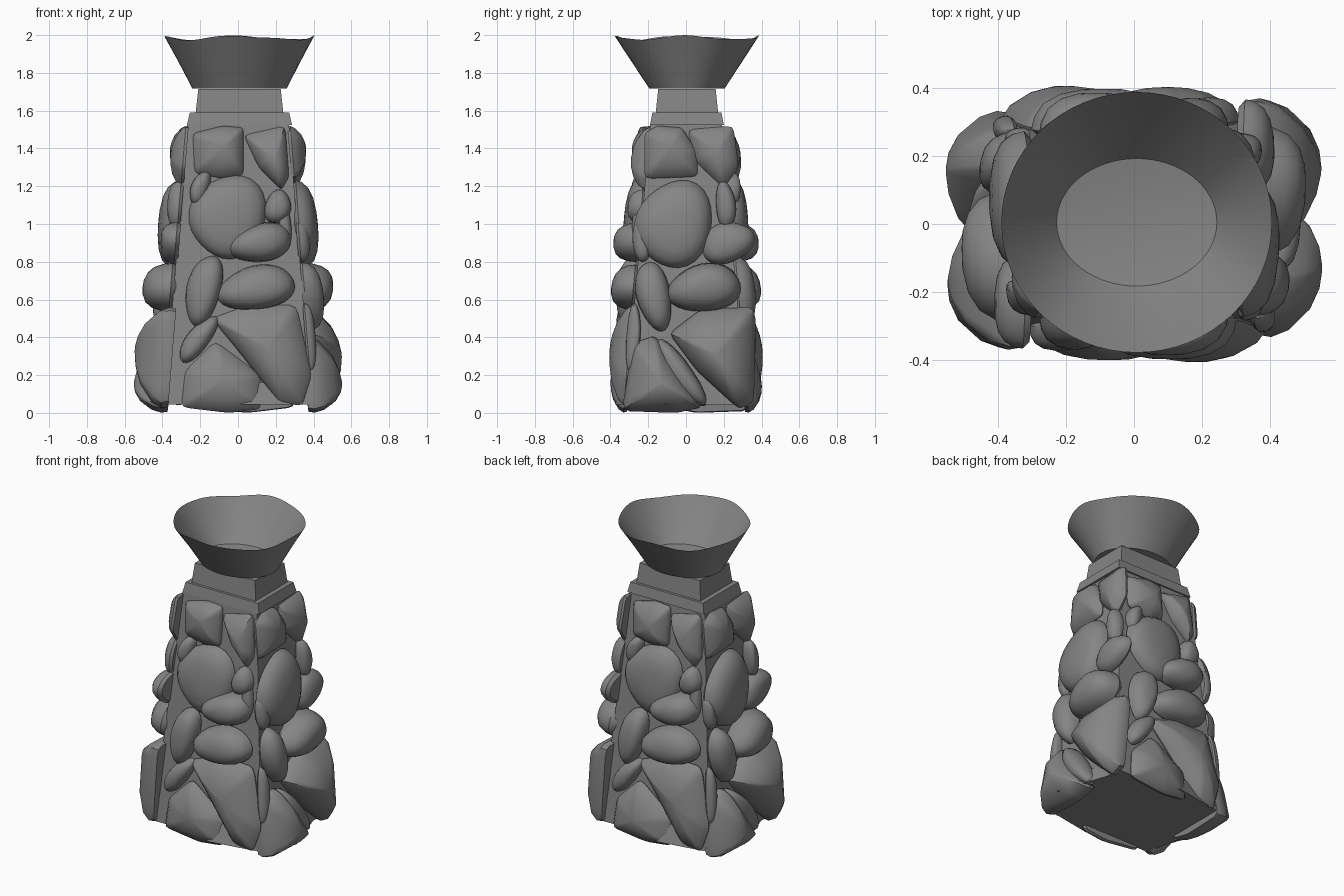
import bpy, bmesh, math, random
from mathutils import Vector, Matrix

if "Cube" in bpy.data.objects:
    bpy.data.objects.remove(bpy.data.objects["Cube"])

random.seed(4)
TAU = 2 * math.pi
CX = 0.008
Z0, Z1 = 0.045, 1.525
HX, HY = (0.39, 0.27), (0.32, 0.19)      # core half widths, bottom and top

# dark stone grey
grey = bpy.data.materials.new("stone_grey")
grey.diffuse_color = (0.235, 0.235, 0.235, 1)
grey.use_nodes = True
grey.node_tree.nodes["Principled BSDF"].inputs["Base Color"].default_value = grey.diffuse_color


def finish(name, bm, smooth=None):
    bmesh.ops.recalc_face_normals(bm, faces=bm.faces)
    me = bpy.data.meshes.new(name)
    bm.to_mesh(me)
    bm.free()
    me.materials.append(grey)
    ob = bpy.data.objects.new(name, me)
    bpy.context.collection.objects.link(ob)
    if smooth:
        bpy.ops.object.select_all(action='DESELECT')
        ob.select_set(True)
        bpy.context.view_layer.objects.active = ob
        bpy.ops.object.shade_smooth_by_angle(angle=math.radians(smooth))
    return ob


def loft(bm, rings):
    vs = [[bm.verts.new(p) for p in r] for r in rings]
    n = len(vs[0])
    for a, b in zip(vs, vs[1:]):
        for i in range(n):
            j = (i + 1) % n
            bm.faces.new((a[i], a[j], b[j], b[i]))
    bm.faces.new(vs[0])
    bm.faces.new(vs[-1])


def frustum(name, z0, z1, bottom, top, cx=CX, cy=0.005):
    bm = bmesh.new()
    corners = ((-1, -1), (1, -1), (1, 1), (-1, 1))
    loft(bm, [[(cx + sx * h[0], cy + sy * h[1], z) for sx, sy in corners]
              for z, h in ((z0, bottom), (z1, top))])
    return finish(name, bm)


# tapered core and stepped cap
frustum("core", Z0, Z1, (HX[0], HY[0]), (HX[1], HY[1]), 0, 0)
frustum("cap_slab", 1.525, 1.59, (0.278, 0.195), (0.263, 0.183))
frustum("cap_block", 1.59, 1.715, (0.232, 0.165), (0.218, 0.152))

# eight-sided footing under the boulders
half_foot = [(0.37, -0.32), (0.50, -0.11), (0.36, 0.31), (-0.06, 0.375)]
foot = half_foot + [(-x, -y) for x, y in half_foot]
bm = bmesh.new()
loft(bm, [[(x * s, y * s, z) for x, y in foot] for s, z in ((1, Z0), (0.9, 0.16))])
finish("footing", bm)

# flared bowl with a wavy sharp rim: (rx, ry, z, wave)
profile = [(0.25, 0.20, 1.718, 0), (0.325, 0.295, 1.86, 0.3), (0.397, 0.382, 1.986, 1),
           (0.318, 0.288, 1.86, 0.3), (0.235, 0.187, 1.745, 0), (0.12, 0.09, 1.73, 0)]


def wave(a):
    return 0.010 * math.cos(4 * a) + 0.004 * math.cos(7 * a + 0.5)


bm = bmesh.new()
loft(bm, [[(CX + rx * math.cos(a), 0.005 + ry * math.sin(a), z + w * wave(a))
           for a in (TAU * i / 64 for i in range(64))] for rx, ry, z, w in profile])
finish("bowl", bm, 40)


def ellipse(cu, cz, ru, rz, tilt):
    c, s = math.cos(math.radians(tilt)), math.sin(math.radians(tilt))
    pts = []
    for i in range(28):
        a = TAU * i / 28
        k = 1.06 + 0.05 * math.sin(3 * a + cu * 40)
        x, y = ru * k * math.cos(a), rz * k * math.sin(a)
        pts.append((cu + c * x - s * y, cz + s * x + c * y))
    return pts


def rounded(pts):
    # slightly soften each corner of a polygon outline
    n, out = len(pts), []
    for i in range(n):
        p, a, b = (Vector(pts[k % n]) for k in (i, i - 1, i + 1))
        s, e = p.lerp(a, 0.14), p.lerp(b, 0.14)
        for t in (0, 0.5, 1):
            out.append(s.lerp(p, t).lerp(p.lerp(e, t), t))
    return out


def stone(name, outline, depth, side, angular):
    # domed stone lying on a core face; side 0 = front, 1 = right, 2 and 3 the opposite faces
    half = HX if side % 2 else HY
    n = len(outline)
    cu, cz = sum(p[0] for p in outline) / n, sum(p[1] for p in outline) / n
    su, sz = random.uniform(-0.03, 0.03), random.uniform(-0.01, 0.04)
    steps = ((0.85, -0.12), (1, 0.10), (0.96, 0.38), (0.83, 0.68), (0.6, 0.88), (0.3, 0.98), (0.06, 1))
    if angular:
        steps = ((0.97, -0.12), (1, 0.08), (0.90, 0.38), (0.60, 0.76), (0.3, 0.94), (0.05, 1))
    rot = Matrix.Rotation(side * math.pi / 2, 3, 'Z')
    rings = []
    for sc, d in steps:
        ring = []
        for u, z in outline:
            u2 = cu + (u - cu) * sc + su * (1 - sc)
            z2 = max(0.0, cz + (z - cz) * sc + sz * (1 - sc))
            t = (z2 - Z0) / (Z1 - Z0)
            base = half[0] + (half[1] - half[0]) * t
            ring.append(rot @ Vector((u2, -(base + d * depth), z2)))
        rings.append(ring)
    bm = bmesh.new()
    loft(bm, rings)
    finish(name, bm, 35)


# pebbles: (centre u, centre z, radius u, radius z, tilt, depth)
front_pebbles = [(-0.05, 1.04, 0.19, 0.21, -20, 0.095), (0.21, 1.09, 0.065, 0.085, -15, 0.08),
                 (0.12, 0.90, 0.16, 0.095, 12, 0.14), (-0.18, 0.65, 0.085, 0.18, -14, 0.10),
                 (0.10, 0.66, 0.195, 0.11, 10, 0.13), (-0.21, 0.39, 0.055, 0.14, -38, 0.08),
                 (-0.20, 1.19, 0.045, 0.09, -20, 0.07), (0.25, 1.0, 0.03, 0.11, 5, 0.05)]
right_pebbles = [(-0.06, 1.0, 0.19, 0.22, -18, 0.11), (0.21, 1.10, 0.05, 0.12, 5, 0.07),
                 (0.22, 0.90, 0.135, 0.10, 20, 0.09), (-0.17, 0.62, 0.085, 0.175, 12, 0.11),
                 (0.10, 0.66, 0.185, 0.12, 8, 0.165), (-0.03, 0.21, 0.06, 0.20, 36, 0.11),
                 (-0.24, 0.90, 0.04, 0.10, 10, 0.06), (-0.28, 0.40, 0.035, 0.17, -4, 0.05)]
# angular boulders: (depth, outline in u, z)
front_boulders = [
    (0.085, [(-0.24, 1.48), (-0.23, 1.27), (-0.08, 1.24), (0.03, 1.26), (0.03, 1.51), (-0.08, 1.52)]),
    (0.085, [(0.03, 1.47), (0.11, 1.30), (0.23, 1.18), (0.27, 1.25), (0.25, 1.52)]),
    (0.11, [(-0.14, 0.50), (0.0, 0.33), (0.22, 0.05), (0.34, 0.04), (0.39, 0.2), (0.31, 0.57), (0.05, 0.57)]),
    (0.09, [(-0.30, 0.03), (-0.05, 0.0), (0.12, 0.02), (0.12, 0.2), (-0.12, 0.38), (-0.28, 0.22)])]
right_boulders = [
    (0.08, [(-0.22, 1.48), (-0.22, 1.24), (0.06, 1.25), (0.06, 1.38), (-0.02, 1.51), (-0.15, 1.52)]),
    (0.075, [(0.01, 1.50), (0.05, 1.33), (0.20, 1.19), (0.28, 1.3), (0.25, 1.52)]),
    (0.18, [(-0.09, 0.42), (0.06, 0.22), (0.28, 0.02), (0.36, 0.06), (0.37, 0.56), (0.08, 0.55)]),
    (0.17, [(-0.34, 0.01), (-0.05, 0.0), (0.09, 0.03), (-0.16, 0.41), (-0.28, 0.37)])]

# opposite faces repeat the same stones
names = ("front", "right", "back", "left")
for side in range(4):
    pebbles, boulders = ((right_pebbles, right_boulders) if side % 2
                         else (front_pebbles, front_boulders))
    for i, (*shape, depth) in enumerate(pebbles):
        stone(f"{names[side]}_pebble_{i + 1}", ellipse(*shape), depth, side, False)
    for i, (depth, pts) in enumerate(boulders):
        stone(f"{names[side]}_boulder_{i + 1}", rounded(pts), depth, side, True)
